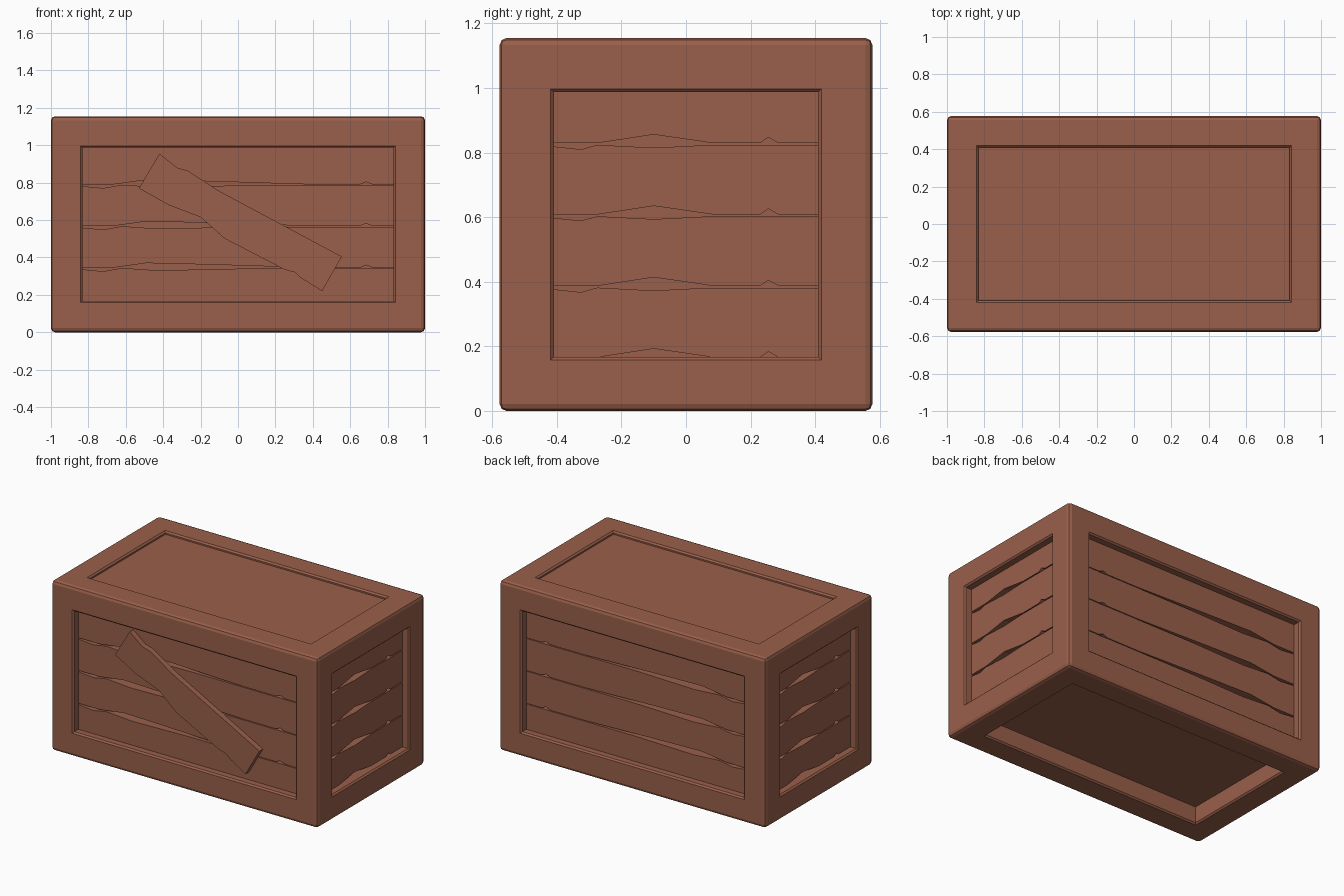
import bpy, bmesh

if "Cube" in bpy.data.objects:
    bpy.data.objects.remove(bpy.data.objects["Cube"])

HX, HY, H = 1.0, 0.577, 1.155      # half length, half depth, height

wood = bpy.data.materials.new("brown_wood")
wood.diffuse_color = (0.32, 0.115, 0.07, 1)
wood.use_nodes = True
wood.node_tree.nodes["Principled BSDF"].inputs["Base Color"].default_value = wood.diffuse_color


def finish(name, bm):
    bmesh.ops.recalc_face_normals(bm, faces=bm.faces[:])
    me = bpy.data.meshes.new(name)
    bm.to_mesh(me)
    bm.free()
    me.materials.append(wood)
    ob = bpy.data.objects.new(name, me)
    bpy.context.collection.objects.link(ob)
    return ob


def slab(name, pts, place, front, back):
    """Extrude an outline (u, z) between two depths; place maps (u, depth, z) to xyz."""
    bm = bmesh.new()
    rings = [[bm.verts.new(place(u, d, z)) for u, z in pts] for d in (front, back)]
    bm.faces.new(rings[0])
    bm.faces.new(rings[1][::-1])
    n = len(pts)
    for i in range(n):
        j = (i + 1) % n
        bm.faces.new((rings[0][i], rings[1][i], rings[1][j], rings[0][j]))
    return finish(name, bm)


# crate frame: rounded box with a chamfered recess in every side
bm = bmesh.new()
bmesh.ops.create_cube(bm, size=1)
for v in bm.verts:
    v.co = (v.co.x * 2 * HX, v.co.y * 2 * HY, (v.co.z + 0.5) * H)
bmesh.ops.bevel(bm, geom=bm.edges[:], offset=0.022, segments=2, profile=0.5, affect='EDGES')
bm.normal_update()
sides = sorted(bm.faces, key=lambda f: f.calc_area())[-6:]
bmesh.ops.inset_individual(bm, faces=sides, thickness=0.136, depth=0, use_even_offset=True)
bmesh.ops.inset_individual(bm, faces=sides, thickness=0.01, depth=-0.01, use_even_offset=True)
bm.normal_update()
for f in bmesh.ops.extrude_discrete_faces(bm, faces=sides)["faces"]:
    n = f.normal.copy()
    depth = 0.01 if n.z > 0.5 else 0.11
    bmesh.ops.translate(bm, verts=f.verts[:], vec=-n * depth)
finish("crate_frame", bm)

# worn edges of the planks: offsets above and below each gap
LONG_UP = [(-.85, 0), (-.67, 0), (-.49, .025), (-.15, .017), (.4, 0), (.65, 0),
           (.685, .014), (.72, 0), (.85, 0)]
LONG_LOW = [(-.85, -.007), (-.72, -.019), (-.62, -.001), (-.43, -.014), (0, -.005), (.85, -.005)]
SHORT_UP = [(-.43, 0), (-.27, 0), (-.1, .026), (.08, 0), (.23, 0), (.255, .017),
            (.285, 0), (.43, 0)]
SHORT_LOW = [(-.43, -.009), (-.325, -.02), (-.275, -.006), (-.1, -.015), (.06, -.007), (.43, -.007)]


def planks(name, gaps, up, low, place, front):
    w = up[-1][0]
    levels = [0.08] + gaps + [1.03]
    for i in range(len(levels) - 1):
        z0, z1 = levels[i], levels[i + 1]
        bottom = [(-w, z0), (w, z0)] if i == 0 else [(u, z0 + d) for u, d in up]
        top = [(-w, z1), (w, z1)] if i == len(gaps) else [(u, z1 + d) for u, d in low]
        slab(f"{name}_plank_{i + 1}", bottom + top[::-1], place, front, front - 0.07)


# planks on the long sides and on the ends
long_gaps = [.345, .568, .79]
short_gaps = [.167, .388, .609, .83]
planks("front", long_gaps, LONG_UP, LONG_LOW, lambda u, d, z: (u, -d, z), HY - 0.052)
planks("back", long_gaps, LONG_UP, LONG_LOW, lambda u, d, z: (u, d, z), HY - 0.052)
planks("right", short_gaps, SHORT_UP, SHORT_LOW, lambda u, d, z: (d, u, z), HX - 0.052)
planks("left", short_gaps, SHORT_UP, SHORT_LOW, lambda u, d, z: (-d, -u, z), HX - 0.052)

# diagonal repair board nailed across the front
board = [(-.42, .955), (-.325, .88), (-.27, .865), (-.1, .755), (.555, .405), (.45, .22),
         (.33, .295), (.305, .32), (.25, .335), (-.07, .50), (-.2, .615), (-.37, .68), (-.53, .77)]
slab("diagonal_board", board, lambda u, d, z: (u, -d, z), HY - 0.014, HY - 0.056)
